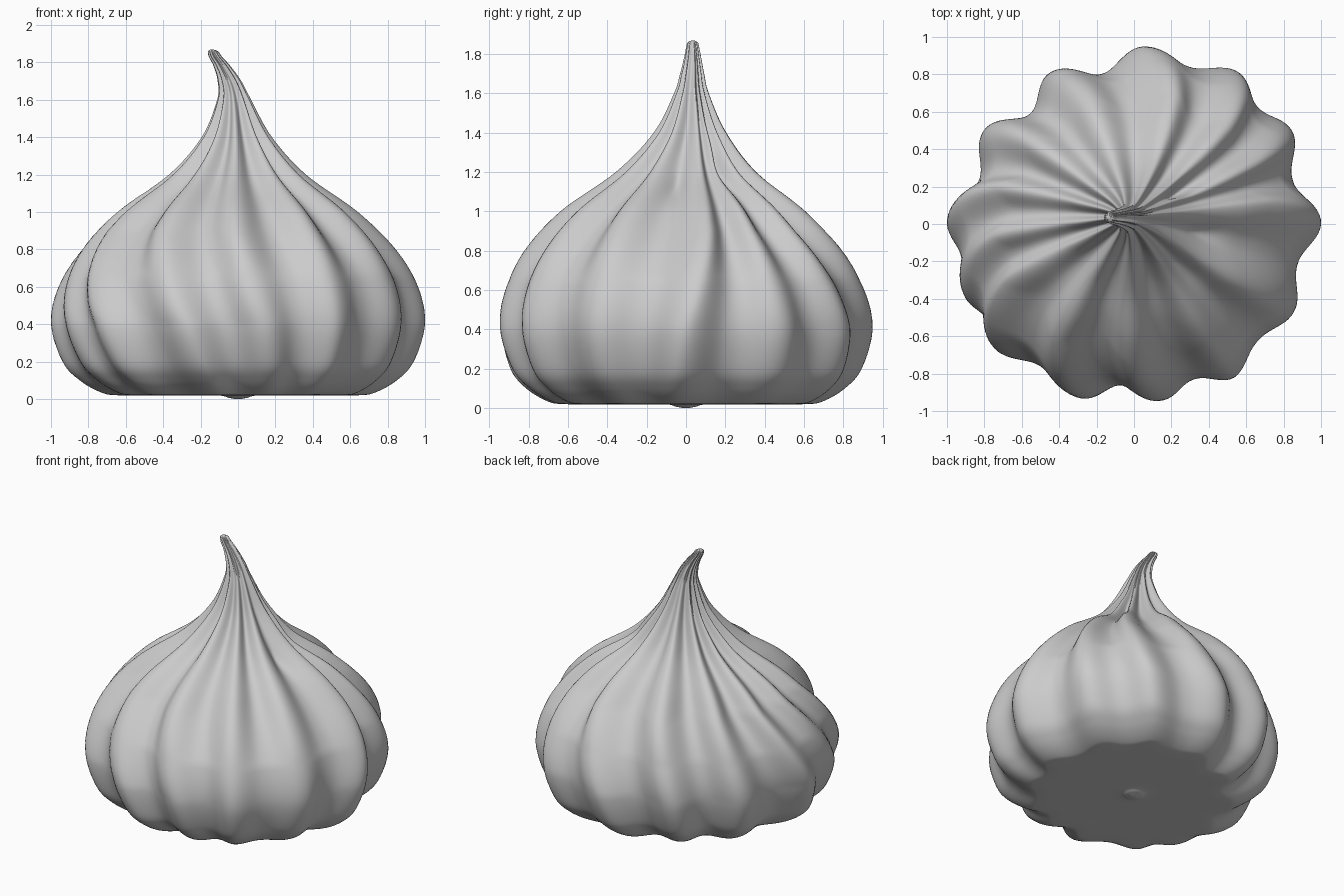
import bpy, bmesh
from math import cos, sin, pi, radians, exp

if "Cube" in bpy.data.objects:
    bpy.data.objects.remove(bpy.data.objects["Cube"])

# Ridges round the body: angle, crest radius, radius of the groove after it,
# and how far the crest swings round on its way up to the neck
RIDGES = [(0, 1.0, .88, 10), (31, .98, .91, -5), (56, .985, .89, -11), (87, .95, .82, -16),
          (119, .925, .81, -9), (148, .945, .86, -7), (180, 1.0, .94, -17), (203, .985, .94, -20),
          (222, 1.0, .91, -20), (253, .975, .865, -18), (279, .955, .89, -11),
          (303, .98, .91, -1), (331, .975, .9, 0)]

# Profile from base to tip: crest radius, height, centre x, centre y
PROFILE = [(.015, .0, 0, 0), (.05, .007, 0, 0), (.12, .02, 0, 0), (.4, .02, 0, 0),
           (.64, .02, 0, 0), (.735, .035, 0, 0), (.85, .1, 0, 0), (.94, .2, 0, 0),
           (1.0, .4, 0, 0), (.965, .6, 0, 0), (.85, .8, 0, 0), (.65, 1.0, 0, 0),
           (.37, 1.2, 0, .01), (.19, 1.4, -.005, .025), (.092, 1.6, -.02, .03),
           (.064, 1.7, -.045, .033), (.046, 1.78, -.085, .035), (.036, 1.83, -.12, .035),
           (.028, 1.858, -.133, .035), (.01, 1.868, -.138, .035)]

SWING = [(0, -.4), (.4, 0), (.9, .9), (1.2, 1.1), (2, 1.15)]      # height, share of swing
NECK = [(0, 0), (.65, 0), (1.1, .8), (1.4, 1), (1.75, .7), (2, .3)]  # height, neck relief
SEGMENTS, STEPS = 260, 8


def lookup(table, z):
    for (z0, w0), (z1, w1) in zip(table, table[1:]):
        if z <= z1:
            return w0 + (w1 - w0) * (z - z0) / (z1 - z0)
    return table[-1][1]


def scallop(angle, z):
    """Radius factor of the ridged outline at an angle in degrees and a height."""
    s, neck = lookup(SWING, z), lookup(NECK, z)
    first = RIDGES[0][0] + RIDGES[0][3] * s
    a = (angle - first) % 360
    for i, (b0, r0, v, w0) in enumerate(RIDGES):
        b1, r1, _, w1 = RIDGES[(i + 1) % len(RIDGES)]
        a0 = b0 + w0 * s - first
        a1 = 360 if i == len(RIDGES) - 1 else b1 + w1 * s - first
        if a0 <= a <= a1 + 1e-6:
            t = (a - a0) / (a1 - a0)
            up = (.5 + .5 * cos(2 * pi * t)) ** 1.15
            crest = r0 + (r1 - r0) * t
            low = v + (crest - v) * up
            high = 1 - .26 * min(1, (a1 - a0) / 24) * (1 - up)
            return low + (high - low) * neck
    return 1


def spline(points):
    """Catmull-Rom samples through the profile points."""
    out = []
    for i in range(len(points) - 1):
        p = [points[max(0, min(len(points) - 1, i + k))] for k in (-1, 0, 1, 2)]
        for n in range(STEPS):
            t = n / STEPS
            out.append([.5 * (2 * b + (c - a) * t + (2 * a - 5 * b + 4 * c - d) * t * t
                              + (3 * b - a - 3 * c + d) * t ** 3) for a, b, c, d in zip(*p)])
    return out + [list(points[-1])]


def dent(a, z, a0, z0, wa, wz):
    d = (a - a0 + 180) % 360 - 180
    return exp(-(d / wa) ** 2 - ((z - z0) / wz) ** 2)


# Piped body: swirled, ridged rings skinned together
bm = bmesh.new()
rings = []
for r, z, cx, cy in spline(PROFILE):
    ring = []
    depth = min(1, r / .6) if z < .03 else 1
    for i in range(SEGMENTS):
        a = 360 * i / SEGMENTS
        f = 1 - (1 - scallop(a, z)) * depth
        # torn pockets where ridges meet on the right of the neck
        f -= .16 * dent(a, z, 33, 1.2, 9, .09)
        f -= .07 * dent(a, z, -8, 1.12, 7, .07)
        t = radians(a)
        ring.append(bm.verts.new((cx + r * f * cos(t), cy + r * f * sin(t), max(z, 0))))
    rings.append(ring)
for lo, hi in zip(rings, rings[1:]):
    for i in range(SEGMENTS):
        j = (i + 1) % SEGMENTS
        bm.faces.new((lo[i], lo[j], hi[j], hi[i]))
bm.faces.new(rings[0][::-1])
bm.faces.new(rings[-1])

mesh = bpy.data.meshes.new("meringue")
bm.to_mesh(mesh)
bm.free()
body = bpy.data.objects.new("meringue", mesh)
bpy.context.collection.objects.link(body)
bpy.context.view_layer.objects.active = body
body.select_set(True)
bpy.ops.object.shade_smooth_by_angle(angle=radians(60))
